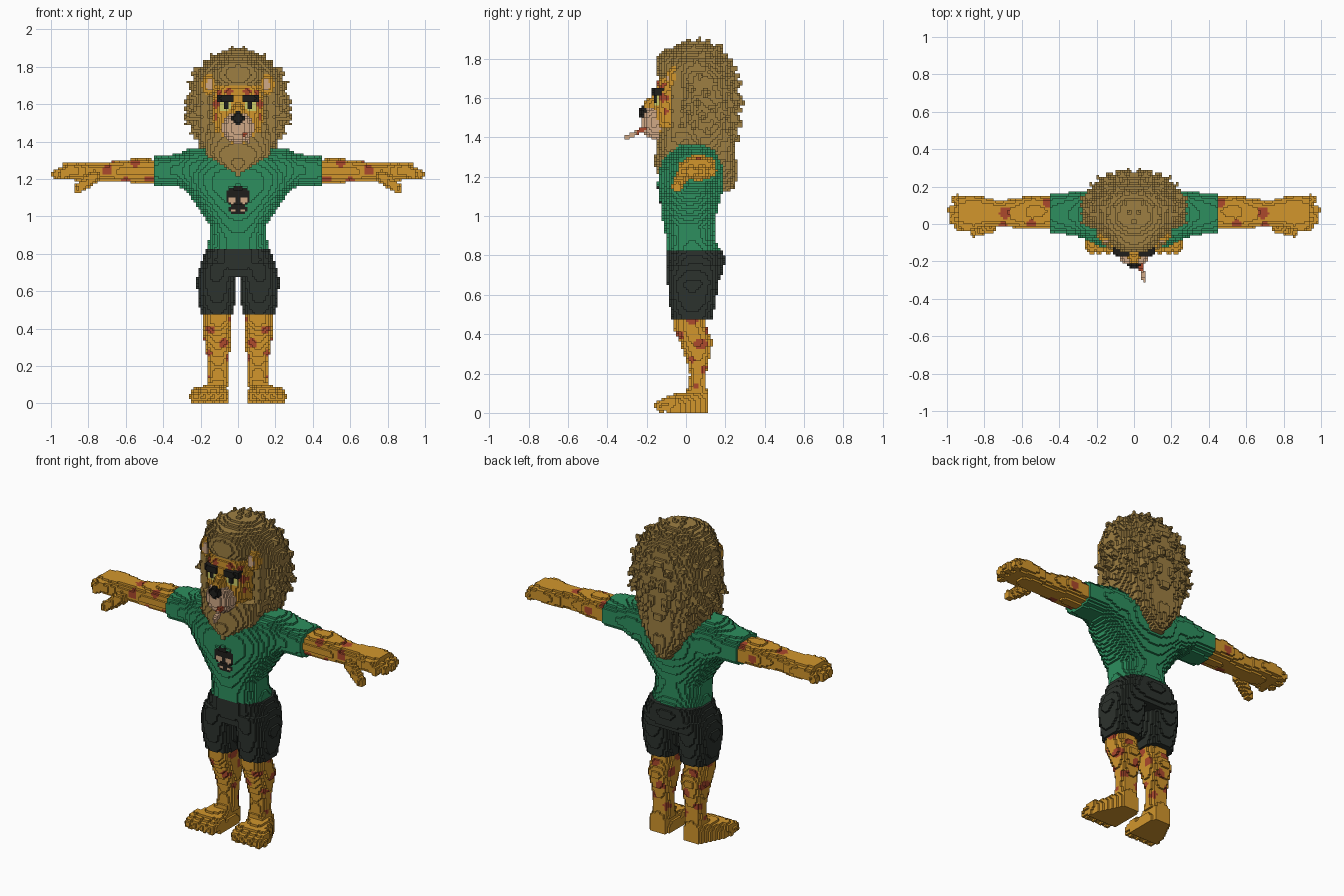
import bpy, math, random
from mathutils import Vector

if "Cube" in bpy.data.objects:
    bpy.data.objects.remove(bpy.data.objects["Cube"])

random.seed(4)
S = 0.0125          # block size
cells = {}          # (i, j, k) -> [part, colour]

COLOURS = {
    "orange_fur": (210, 150, 44), "mane_brown": (158, 127, 66), "muzzle_tan": (208, 168, 134),
    "shirt_green": (45, 143, 94), "shorts_charcoal": (44, 50, 45), "spot_red": (172, 72, 44),
    "black": (30, 29, 27), "eye_yellow": (205, 204, 104)}
NAMES = list(COLOURS)


def material(name):
    m = bpy.data.materials.new(name)
    lin = [((c / 255 + 0.055) / 1.055) ** 2.4 for c in COLOURS[name]]
    m.diffuse_color = (*lin, 1)
    m.use_nodes = True
    m.node_tree.nodes["Principled BSDF"].inputs["Base Color"].default_value = m.diffuse_color
    return m


MATS = [material(n) for n in NAMES]


def put(part, col, c, mirror):
    if c[2] < 0:
        return
    cells.setdefault(c, [part, col])
    if mirror:
        cells.setdefault((-1 - c[0], c[1], c[2]), [part, col])


# Solid of rounded sections along an axis; rows are (position, u0, u1, v0, v1)
def loft(part, col, axis, rows, n=2.4, mirror=False):
    for a, b in zip(rows, rows[1:]):
        for t in range(round(a[0] / S), round(b[0] / S)):
            f = ((t + 0.5) * S - a[0]) / (b[0] - a[0])
            u0, u1, v0, v1 = [p + (q - p) * f for p, q in zip(a[1:], b[1:])]
            uc, ur, vc, vr = (u0 + u1) / 2, (u1 - u0) / 2, (v0 + v1) / 2, (v1 - v0) / 2
            for i in range(math.floor(u0 / S), math.ceil(u1 / S)):
                du = abs(((i + 0.5) * S - uc) / ur) ** n
                for j in range(math.floor(v0 / S), math.ceil(v1 / S)):
                    if du + abs(((j + 0.5) * S - vc) / vr) ** n <= 1:
                        c = [i, j]
                        c.insert(axis, t)
                        put(part, col, tuple(c), mirror)


def box_cells(lo, hi):
    r = [range(math.floor(a / S), math.ceil(b / S)) for a, b in zip(lo, hi)]
    for i in r[0]:
        for j in r[1]:
            for k in r[2]:
                yield (i, j, k), Vector(((i + 0.5) * S, (j + 0.5) * S, (k + 0.5) * S))


def in_blob(c, r):
    for cell, p in box_cells([a - b for a, b in zip(c, r)], [a + b for a, b in zip(c, r)]):
        if sum(((p[n] - c[n]) / r[n]) ** 2 for n in range(3)) <= 1:
            yield cell


def blob(part, col, c, r, mirror=False):
    for cell in in_blob(c, r):
        put(part, col, cell, mirror)


# Tapered round rod for fingers, toes and hair tufts
def rod(part, col, p, q, r0, r1, mirror=False):
    p, q = Vector(p), Vector(q)
    d, m = q - p, max(r0, r1)
    lo = [min(a, b) - m for a, b in zip(p, q)]
    hi = [max(a, b) + m for a, b in zip(p, q)]
    for cell, w in box_cells(lo, hi):
        t = min(1, max(0, (w - p).dot(d) / d.length_squared))
        if (w - p - d * t).length <= r0 + (r1 - r0) * t:
            put(part, col, cell, mirror)


# Recolour existing blocks of one colour inside a blob
def paint(old, new, c, r, mirror=False):
    for cell in in_blob(c, r):
        for x in ([cell[0], -1 - cell[0]] if mirror else [cell[0]]):
            got = cells.get((x, cell[1], cell[2]))
            if got and got[1] == old:
                got[1] = new


# Face
blob("nose", "black", (0, -.215, 1.525), (.033, .024, .034))
rod("stick", "muzzle_tan", (.03, -.19, 1.455), (.055, -.302, 1.4), .012, .012)
paint("muzzle_tan", "spot_red", (.04, -.225, 1.437), (.03, .025, .03))
blob("muzzle", "muzzle_tan", (0, -.16, 1.475), (.085, .068, .085))
blob("snout", "orange_fur", (0, -.15, 1.56), (.04, .065, .05))
loft("eyelids", "black", 0, [(.03, -.18, -.12, 1.61, 1.645), (.115, -.165, -.1, 1.615, 1.65)], 6, True)
loft("head", "orange_fur", 2, [
    (1.38, -.09, .09, -.13, .1), (1.48, -.13, .13, -.155, .1),
    (1.62, -.14, .14, -.165, .1), (1.70, -.12, .12, -.14, .1)], 3)
paint("orange_fur", "black", (.06, -.16, 1.595), (.016, .05, .022), True)
paint("orange_fur", "eye_yellow", (.072, -.16, 1.595), (.04, .05, .036), True)
for x, z, r in [(.05, 1.665, .02), (.1, 1.66, .015), (.125, 1.6, .022), (.125, 1.53, .018)]:
    paint("orange_fur", "spot_red", (x, -.13, z), (r, .05, r), True)

# Ears
blob("ears", "orange_fur", (.157, -.065, 1.705), (.04, .036, .056), True)
paint("orange_fur", "muzzle_tan", (.15, -.1, 1.7), (.022, .022, .035), True)

# Shirt with sleeves
loft("shirt", "shirt_green", 2, [
    (.825, -.165, .165, -.10, .175), (.88, -.155, .155, -.10, .15), (.95, -.15, .15, -.115, .145),
    (1.05, -.215, .215, -.13, .165), (1.15, -.285, .285, -.145, .19), (1.23, -.31, .31, -.14, .195),
    (1.30, -.27, .27, -.12, .18), (1.3625, -.2, .2, -.06, .13)])
loft("shirt", "shirt_green", 0, [
    (.15, -.1, .17, 1.1, 1.36), (.25, -.085, .175, 1.12, 1.365),
    (.32, -.06, .17, 1.16, 1.335), (.45, -.05, .165, 1.165, 1.32)], 2.4, True)

# Chest skull
for x in (0.033,):
    paint("shirt_green", "muzzle_tan", (x, -.14, 1.085), (.018, .06, .018), True)
    paint("shirt_green", "muzzle_tan", (.024, -.14, 1.03), (.009, .06, .012), True)
paint("shirt_green", "black", (0, -.14, 1.1), (.066, .06, .064))
paint("shirt_green", "black", (0, -.14, 1.04), (.05, .06, .034))

# Shorts
loft("shorts", "shorts_charcoal", 2, [
    (.675, -.2, .2, -.09, .175), (.72, -.205, .205, -.095, .19),
    (.78, -.19, .19, -.1, .197), (.825, -.17, .17, -.1, .19)], 2.6)
loft("shorts", "shorts_charcoal", 2, [
    (.475, .025, .2, -.07, .135), (.56, .013, .215, -.085, .15),
    (.66, .012, .222, -.095, .165), (.75, 0, .2, -.1, .19)], 2.6, True)

# Legs, feet and toes
loft("legs", "orange_fur", 2, [
    (.0875, .05, .165, -.01, .11), (.14, .055, .16, .01, .105), (.2, .053, .16, .02, .105),
    (.3, .04, .175, -.01, .125), (.36, .033, .185, -.03, .137), (.44, .035, .185, -.067, .105),
    (.5, .04, .185, -.067, .1)], 2.4, True)
for k in range(14):
    a, z = 2.4 * k, .14 + .026 * k
    paint("orange_fur", "spot_red",
          (.108 + .075 * math.cos(a), .05 + .075 * math.sin(a), z), (.03, .035, .028), True)
loft("feet", "orange_fur", 1, [
    (-.1, .055, .25, -.08, .085), (-.03, .05, .235, -.09, .1),
    (.04, .05, .2, -.1, .115), (.1125, .06, .165, -.1, .12)], 2.8, True)
for x in (.08, .128, .178, .222):
    rod("feet", "orange_fur", (x, -.07, .055), (x + .004, -.128, .035), .034, .031, True)

# Arms, fingers and thumbs
loft("arms", "orange_fur", 0, [
    (.44, -.02, .155, 1.18, 1.305), (.55, -.022, .155, 1.18, 1.31), (.64, -.02, .135, 1.185, 1.298),
    (.72, -.012, .125, 1.188, 1.287), (.78, -.01, .14, 1.185, 1.29),
    (.86, -.035, .155, 1.192, 1.292), (.9375, -.03, .15, 1.2, 1.285)], 2.4, True)
for y, x in ((.13, .95), (.078, .97), (.025, .965), (-.015, .935)):
    rod("arms", "orange_fur", (.89, y * .95, 1.25), (x, y, 1.225), .03, .027, True)
rod("arms", "orange_fur", (.77, -.015, 1.21), (.855, -.045, 1.148), .034, .026, True)
for p in [(.46, .12, 1.29), (.55, -.01, 1.295), (.69, .06, 1.285), (.47, -.01, 1.19),
          (.6, .01, 1.185), (.55, .15, 1.24), (.7, -.01, 1.25)]:
    paint("orange_fur", "spot_red", p, (.03, .032, .028), True)

# Mane core, forelock and beard
loft("mane", "mane_brown", 2, [
    (1.125, -.03, .03, .15, .23), (1.22, -.11, .11, .08, .255), (1.30, -.16, .16, 0, .255),
    (1.36, -.195, .195, -.08, .255), (1.45, -.225, .225, -.07, .262), (1.58, -.26, .26, -.065, .268),
    (1.70, -.25, .25, -.1, .255), (1.78, -.215, .215, -.12, .23), (1.84, -.16, .16, -.09, .18),
    (1.8875, -.07, .07, -.02, .12)], 2.1)
blob("mane", "mane_brown", (0, -.07, 1.76), (.14, .085, .095))
loft("mane", "mane_brown", 2, [
    (1.2375, -.04, .04, -.155, -.05), (1.28, -.11, .11, -.158, 0),
    (1.34, -.175, .175, -.155, .05), (1.45, -.2, .2, -.13, .1)], 2.6)
for x, z in ((0, 1.22), (.05, 1.25), (.1, 1.27), (.145, 1.3)):
    rod("mane", "mane_brown", (x, -.125 + x / 4, 1.34), (x, -.145 + x / 3, z), .032, .008, True)
for z in (1.46, 1.53, 1.6, 1.67):       # locks framing the face
    rod("mane", "mane_brown", (.17, -.04, z + .05), (.19, -.06, z - .05), .035, .012, True)

# Mane tufts spread over the back, sides and top
COUNT = 190
for n in range(COUNT):
    z = 1 - 2 * (n + .5) / COUNT
    a, r = n * 2.39996, math.sqrt(1 - z * z)
    d = Vector((r * math.cos(a), r * math.sin(a), z))
    if d.x < 0 or z < -.85 or (d.y < -.25 and z < .75):
        continue
    k = 1 - .28 * max(0, -z)
    g = random.uniform(.95, 1.01)
    base = (d.x * .22 * k, .06 + d.y * .18, 1.58 + d.z * .27)
    tip = (d.x * .30 * k * g, .065 + d.y * .24 * g, 1.575 + d.z * .34 * g - (.03 if z < .3 else 0))
    rod("mane", "mane_brown", base, tip, .046, .008, True)
for x, z in ((.02, 1.15), (.06, 1.2), (.1, 1.24), (.14, 1.29)):     # hanging back locks
    rod("mane", "mane_brown", (x, .235 - x / 4, z + .11), (x, .25 - x / 3, z), .035, .01, True)

# Turn every exposed block side into a face, one object per part
SIDES = []
for ax in range(3):
    for s in (0, 1):
        quad = []
        for u, v in ((0, 0), (1, 0), (1, 1), (0, 1)):
            c = [0, 0, 0]
            c[ax], c[(ax + 1) % 3], c[(ax + 2) % 3] = s, u, v
            quad.append(tuple(c))
        nb = [0, 0, 0]
        nb[ax] = 2 * s - 1
        SIDES.append((tuple(nb), quad if s else quad[::-1]))

parts = {}
for (i, j, k), (part, col) in cells.items():
    verts, faces, cols = parts.setdefault(part, ({}, [], []))
    for nb, quad in SIDES:
        if (i + nb[0], j + nb[1], k + nb[2]) not in cells:
            faces.append([verts.setdefault((i + q[0], j + q[1], k + q[2]), len(verts)) for q in quad])
            cols.append(col)

for part, (verts, faces, cols) in parts.items():
    if not faces:
        continue
    me = bpy.data.meshes.new(part)
    me.from_pydata([(x * S, y * S, z * S) for x, y, z in verts], [], faces)
    used = [n for n in NAMES if n in cols]
    for n in used:
        me.materials.append(MATS[NAMES.index(n)])
    for poly, col in zip(me.polygons, cols):
        poly.material_index = used.index(col)
    me.update()
    bpy.context.collection.objects.link(bpy.data.objects.new(part, me))
